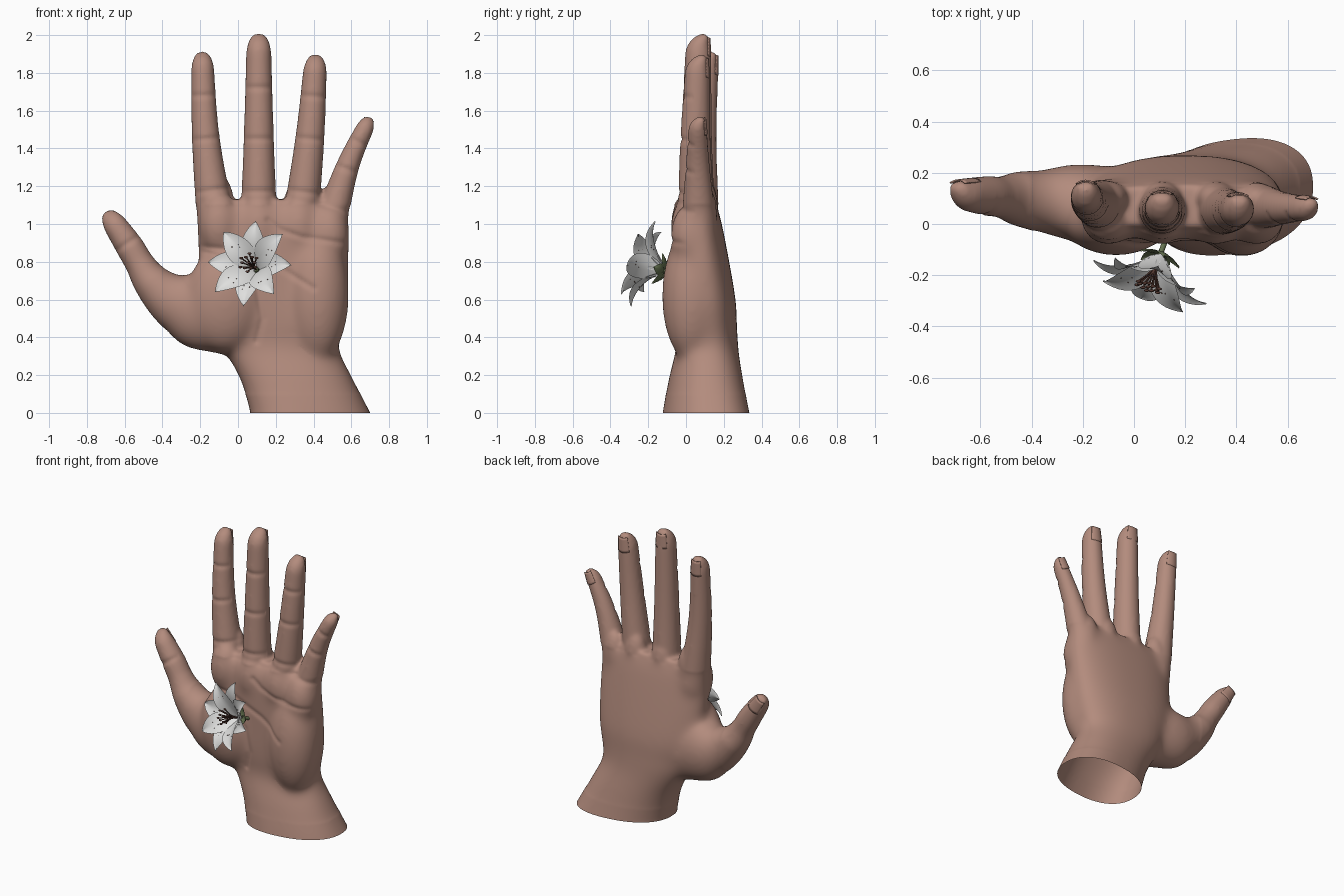
import bpy, bmesh, math, random
from mathutils import Vector, Matrix

random.seed(4)
cube = bpy.data.objects.get("Cube")
if cube:
    bpy.data.objects.remove(cube)


def material(name, r, g, b):
    m = bpy.data.materials.new(name)
    m.use_nodes = True
    m.diffuse_color = (r, g, b, 1)
    m.node_tree.nodes["Principled BSDF"].inputs["Base Color"].default_value = (r, g, b, 1)
    return m


SKIN = material("skin", .45, .26, .205)
WHITE = material("petal white", .74, .74, .73)
BROWN = material("stamen brown", .09, .04, .03)
GREEN = material("leaf green", .13, .17, .08)
BACKWARD = Vector((0, 1, 0))


def finish(name, bm, mat, angle=60):
    mesh = bpy.data.meshes.new(name)
    bmesh.ops.recalc_face_normals(bm, faces=bm.faces)
    bm.to_mesh(mesh)
    bm.free()
    mesh.materials.append(mat)
    ob = bpy.data.objects.new(name, mesh)
    bpy.context.collection.objects.link(ob)
    bpy.ops.object.select_all(action="DESELECT")
    ob.select_set(True)
    bpy.context.view_layer.objects.active = ob
    bpy.ops.object.shade_smooth_by_angle(angle=math.radians(angle))
    return ob


def catmull(rows, steps):
    """Smoothly interpolate rows of numbers."""
    rows = [Vector(r) for r in rows]
    ext = [2 * rows[0] - rows[1]] + rows + [2 * rows[-1] - rows[-2]]
    out = []
    for a, b, c, d in zip(ext, ext[1:], ext[2:], ext[3:]):
        for i in range(steps):
            t = i / steps
            out.append(b + (c - a) * (t / 2) + (2 * a - 5 * b + 4 * c - d) * (t * t / 2)
                       + (3 * b - a - 3 * c + d) * (t ** 3 / 2))
    return out + [rows[-1]]


def frame(tangent):
    t = tangent.normalized()
    w = BACKWARD.cross(t).normalized()
    return t, w, t.cross(w)


def loft(bm, secs, level=False, power=2.0, sides=32):
    """Closed tube through sections of x, y, z, half width, half depth."""
    rings = []
    for i, s in enumerate(secs):
        lo, hi = secs[max(i - 1, 0)], secs[min(i + 1, len(secs) - 1)]
        t, w, d = frame(Vector((0, 0, 1)) if level else Vector((hi - lo)[:3]))
        ring = []
        for k in range(sides):
            a = math.tau * k / sides
            c, n = (math.copysign(abs(q) ** (2 / power), q) for q in (math.cos(a), math.sin(a)))
            ring.append(bm.verts.new(Vector(s[:3]) + w * c * s[3] + d * n * s[4]))
        rings.append(ring)
    for p, q in zip(rings, rings[1:]):
        for k in range(sides):
            j = (k + 1) % sides
            bm.faces.new((p[k], p[j], q[j], q[k]))
    bm.faces.new(rings[0][::-1])
    bm.faces.new(rings[-1])


def finger(rows):
    """Sections along a path of x, y, z, half width, rounded forward at the tip."""
    path = catmull(rows, 20)
    tip, secs = Vector(path[-1][:3]), []
    for x, y, z, w in path:
        left = (tip - Vector((x, y, z))).length
        end = max(0, 1 - left / (1.5 * w)) ** 2
        depth = min(1.04 * w, .06 + .45 * w)
        secs.append(Vector((x, y + .6 * end * depth, z, w * math.sqrt(1 - .75 * end),
                            depth * (1 - .7 * end))))
    return secs


def ball(bm, center, radii, seg=24):
    mat = Matrix.Translation(center) @ Matrix.Diagonal((*radii, 1))
    bmesh.ops.create_uvsphere(bm, u_segments=seg, v_segments=seg // 2, radius=1, matrix=mat)


def sheet(bm, fn, nu, nv):
    """Open surface fn(u, v), u in 0..1 and v in -1..1."""
    g = [[bm.verts.new(fn(i / nu, 2 * j / nv - 1)) for j in range(nv + 1)] for i in range(nu + 1)]
    for i in range(nu):
        for j in range(nv):
            bm.faces.new((g[i][j], g[i + 1][j], g[i + 1][j + 1], g[i][j + 1]))


# Palm and wrist bounds: left, right, front, back, height
PALM = [(.05, .73, -.125, .34, -.06), (.065, .7, -.118, .33, 0), (.01, .61, -.085, .305, .18),
        (-.08, .535, -.05, .28, .34), (-.13, .55, -.06, .27, .45), (-.19, .58, -.065, .26, .62),
        (-.22, .59, -.06, .19, 1), (-.2, .55, -.01, .15, 1.13)]
palm = [((a + b) / 2, (f + k) / 2, z, (b - a) / 2, (k - f) / 2) for a, b, f, k, z in PALM]

# Fingers: root, joint and tip
FINGERS = {
    "index": finger([(-.11, .07, .95, .105), (-.17, .085, 1.45, .074), (-.19, .115, 1.905, .058)]),
    "middle": finger([(.11, .055, .95, .1), (.11, .055, 1.45, .08), (.11, .067, 2, .064)]),
    "ring": finger([(.32, .055, .93, .1), (.38, .05, 1.45, .077), (.413, .062, 1.89, .06)]),
    "little": finger([(.46, .07, .9, .1), (.575, .062, 1.29, .063), (.698, .062, 1.562, .044)]),
    "thumb": finger([(0, .08, .42, .14), (-.12, .08, .5, .195), (-.24, .085, .555, .2),
                     (-.36, .09, .61, .14), (-.46, .1, .7, .1), (-.52, .105, .79, .078),
                     (-.58, .11, .89, .074), (-.695, .118, 1.06, .056)]),
}

# Hand: overlapping volumes fused into one skin
bm = bmesh.new()
loft(bm, catmull(palm, 5), level=True, power=2.3, sides=48)
for v in bm.verts:                               # wrist turned slightly
    v.co.y += .12 * max(0, 1 - v.co.z / .4) * (v.co.x - .38)
for secs in FINGERS.values():
    loft(bm, secs)
ball(bm, (-.07, .01, .6), (.21, .135, .28))      # thumb pad
ball(bm, (.42, .03, .62), (.17, .16, .36))       # heel pad
for x, z in ((-.1, 1.0), (.11, .99), (.32, .98), (.48, .94)):
    ball(bm, (x, .02, z), (.11, .105, .17))      # finger root pads
    ball(bm, (x, .1, z + .1), (.08, .068, .16))  # knuckles
hand = finish("hand", bm, SKIN)
remesh = hand.modifiers.new("fuse", "REMESH")
remesh.mode = "VOXEL"
remesh.voxel_size = .011
relax = hand.modifiers.new("relax", "SMOOTH")
relax.factor, relax.iterations = .5, 10
depsgraph = bpy.context.evaluated_depsgraph_get()
bm = bmesh.new()
bm.from_mesh(bpy.data.meshes.new_from_object(hand.evaluated_get(depsgraph)))
bpy.data.objects.remove(hand)

# Blend the pads softly into the palm
soft = [v for v in bm.verts if v.co.x > -.4 and .1 < v.co.z < 1.1]
for i in range(45):
    bmesh.ops.smooth_vert(bm, verts=soft, factor=.5, use_axis_x=True, use_axis_y=True, use_axis_z=True)

# Open wrist
bmesh.ops.bisect_plane(bm, geom=bm.verts[:] + bm.edges[:] + bm.faces[:], plane_co=(0, 0, 0),
                       plane_no=(0, 0, 1), clear_inner=True)

# Palm lines and finger creases, pressed into the front
creases = [[(.16, 1.02), (.22, .97), (.34, .93), (.56, .9)], [(-.2, .88), (0, .86), (.22, .77), (.4, .66)],
           [(-.2, .86), (-.02, .8), (.1, .66), (.13, .5), (.1, .38)]]
for name, secs in FINGERS.items():
    for part in (.86,) if name == "thumb" else (.22, .5, .75):
        i = int(part * len(secs))
        s = secs[i]
        w = frame(Vector((secs[i + 1] - s)[:3]))[1] * s[3] * .9
        creases.append([(s[0] - w.x, s[2] - w.z), (s[0] + w.x, s[2] + w.z)])
segments = [(Vector(a), Vector(b)) for line in creases for a, b in zip(line, line[1:])]
bm.normal_update()
for v in bm.verts:
    if v.normal.y < -.2:
        p = Vector((v.co.x, v.co.z))
        near = 1
        for a, b in segments:
            t = max(0, min(1, (p - a).dot(b - a) / (b - a).length_squared))
            near = min(near, (p - a.lerp(b, t)).length)
        v.co.y += .007 * math.exp(-(near / .016) ** 2)
finish("hand", bm, SKIN, 80)

# Nails: thin curved plates on the back of each tip
for name, secs in FINGERS.items():
    tip = Vector(secs[-1][:3])
    s = min(secs, key=lambda q: abs((tip - Vector(q[:3])).length - 2.2 * secs[-1][3] - .03))
    t, w, d = frame(tip - Vector(s[:3]))
    start = Vector(s[:3]) + d * s[4]
    end = tip + d * secs[-1][4]

    def nail(u, v):
        width = s[3] * (.7 - .12 * u)
        return start.lerp(end, .95 * u) + w * v * width + d * (.006 - .35 * width * v * v)
    bm = bmesh.new()
    sheet(bm, nail, 6, 8)
    plate = finish(name + "_nail", bm, SKIN)
    plate.modifiers.new("thickness", "SOLIDIFY").thickness = .006

# Flower frame: opening tilted up and to one side
right = Vector((.94, -.35, 0)).normalized()
facing = right.cross(Vector((0, .32, .947))).normalized()
up = facing.cross(right)
BASE = Vector((.1, -.125, .755))


def place(angle, radial, side, height):
    r = right * math.cos(angle) + up * math.sin(angle)
    return BASE + r * radial + facing.cross(r) * side + facing * height


def petal(angle, lift):
    def fn(t, v):
        half = .062 * math.sin(math.pi * t ** .85) ** .85 + .012 * (1 - t) if t < 1 else 0
        height = .12 * math.sin(1.8 * t) + lift + .012 * v * v * math.sin(math.pi * t)
        return place(angle, .014 + .222 * t ** 1.2, v * half, height - .006 * (1 - abs(v)))
    return fn


petals, specks, stamens, sepals, stem = (bmesh.new() for part in range(5))
for i in range(8):
    fn = petal(math.radians(88 + 45 * i), .012 * (i % 2))
    sheet(petals, fn, 14, 8)
    for k in range(3):
        ball(specks, fn(random.uniform(.4, .65), random.uniform(-.5, .5)), (.003,) * 3, 6)
finish("flower_petals", petals, WHITE, 80)
finish("petal_specks", specks, BROWN)

# Stamens with anthers around a central pistil
for i in range(13):
    a, spread = math.tau * i / 12, .035 + .015 * (i % 2) if i < 12 else 0
    pts = [place(a, spread * k * k, 0, .01 + .125 * k) for k in (0, .5, 1)]
    loft(stamens, catmull([(*p, .0035, .0035) for p in pts], 3), sides=6)
    ball(stamens, pts[-1], (.011, .006, .007), 8)
finish("stamens", stamens, BROWN)

# Green sepals and short stem
for i in range(5):
    a = math.tau * (i + .1) / 5
    sheet(sepals, lambda t, v: place(a, .008 + .08 * t, v * .031 * math.sin(math.pi * (.1 + .9 * t)),
                                     -.014 + .03 * t * t + .008 * v * v), 8, 4)
finish("sepals", sepals, GREEN, 80)
loft(stem, [Vector((*(BASE - facing * k), .011, .011)) for k in (.08, .04, -.01)], sides=10)
finish("stem", stem, GREEN)
